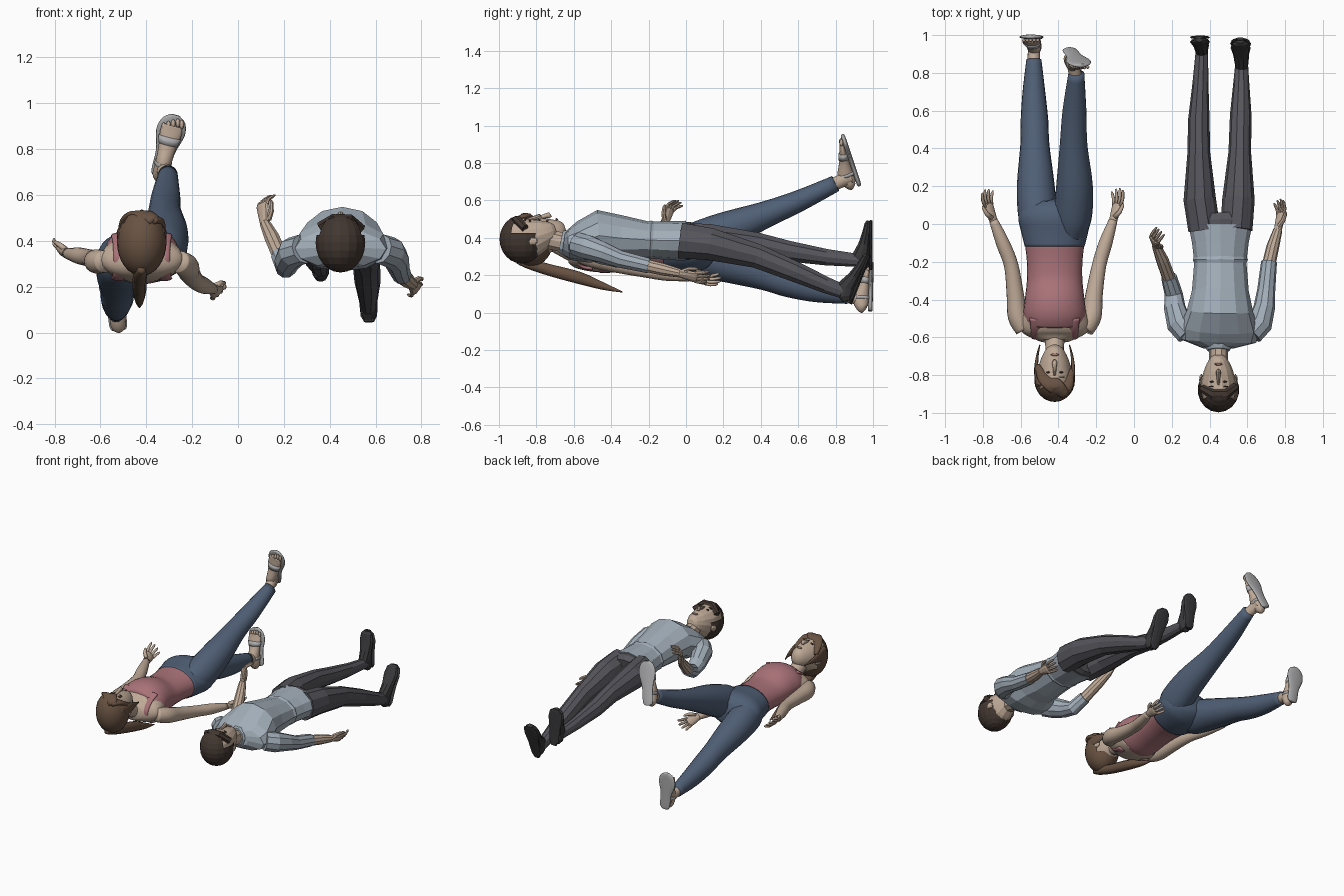
import bpy, bmesh, math
from mathutils import Vector as V


def material(name, r, g, b):
    m = bpy.data.materials.new(name)
    m.diffuse_color = (r, g, b, 1)
    return m


SKIN = material("skin", .52, .40, .31)
PINK = material("pink_top", .40, .17, .19)
JEANS = material("jeans", .08, .115, .18)
SANDAL = material("sandal", .42, .42, .43)
BROWN = material("brown_hair", .14, .085, .055)
SHIRT = material("shirt", .36, .42, .48)
TROUSER = material("trousers", .09, .09, .105)
SHOE = material("shoes", .04, .04, .043)
DARK = material("dark_hair", .055, .038, .03)
LIP = material("lips", .36, .20, .16)


def finish(bm, name, mat, smooth):
    bmesh.ops.recalc_face_normals(bm, faces=bm.faces)
    me = bpy.data.meshes.new(name)
    bm.to_mesh(me)
    bm.free()
    me.materials.append(mat)
    for p in me.polygons:
        p.use_smooth = smooth
    ob = bpy.data.objects.new(name, me)
    bpy.context.collection.objects.link(ob)
    return ob


def spline(r, sub):
    out = []
    for i in range(len(r) - 1):
        p = [r[max(i - 1, 0)], r[i], r[i + 1], r[min(i + 2, len(r) - 1)]]
        for k in range(sub):
            t = k / sub
            q = [.5 * (2 * b + (c - a) * t + (2 * a - 5 * b + 4 * c - d) * t * t
                       + (3 * b - a - 3 * c + d) * t ** 3) for a, b, c, d in zip(*p)]
            out.append(q[:3] + [max(v, .002) for v in q[3:]])
    return out + [list(r[-1])]


def loft(name, rings, mat, smooth, n=None, side=(1, 0, 0), sub=None):
    """Elliptical sections (x, y, z, half width, half depth) along a path."""
    n = n or (18 if smooth else 10)
    sub = sub or (4 if smooth else 1)
    R = spline(rings, sub) if sub > 1 else rings
    C = [V(r[:3]) for r in R]
    bm = bmesh.new()
    loops = []
    for i, r in enumerate(R):
        t = (C[min(i + 1, len(C) - 1)] - C[max(i - 1, 0)]).normalized()
        s = V(side)
        s = (s - t * s.dot(t)).normalized()
        u = s.cross(t)
        loops.append([bm.verts.new(C[i] + s * r[3] * math.cos(2 * math.pi * k / n)
                                   + u * r[4] * math.sin(2 * math.pi * k / n)) for k in range(n)])
    for a, b in zip(loops, loops[1:]):
        for k in range(n):
            bm.faces.new((a[k], a[(k + 1) % n], b[(k + 1) % n], b[k]))
    bm.faces.new(loops[0])
    bm.faces.new(loops[-1])
    return finish(bm, name, mat, smooth)


def blob(name, loc, size, mat, smooth, seg=12, cut=None):
    bm = bmesh.new()
    bmesh.ops.create_uvsphere(bm, u_segments=seg, v_segments=seg * 2 // 3, radius=1)
    for v in bm.verts:
        v.co = V(c * s + o for c, s, o in zip(v.co, size, loc))
    if cut:
        bmesh.ops.delete(bm, geom=[v for v in bm.verts if cut(v.co)], context='VERTS')
    return finish(bm, name, mat, smooth)


def hand(name, w, d, s, cx, smooth, curl=1):
    w, d, s = V(w), V(d).normalized(), V(s)
    s = (s - d * s.dot(d)).normalized()
    n = d.cross(s)
    if n.x * (cx - w.x) < 0:
        n = -n
    at = lambda a, b, c: w + d * a + s * b + n * c
    loft(name + "_palm", [(*at(a, 0, 0), x, y) for a, x, y in
         ((-.01, .022, .02), (.03, .029, .017), (.08, .035, .014), (.095, .03, .008))],
         SKIN, smooth, 10, s, 2)
    for i in range(4):
        o, f = .026 - .0175 * i, (.2 - .13 * i) / curl
        l = (.08, .09, .085, .068)[i] / curl ** .7
        loft(f"{name}_finger_{i + 1}", [(*at(.08 + l * k, o + f * l * k, c * curl), r, r) for k, c, r in
             ((0, 0, .0095), (.5, .006, .009), (.85, .02, .008), (1, .028, .004))],
             SKIN, smooth, 7, s, 1)
    loft(name + "_thumb", [(*at(a, b, .008), r, r) for a, b, r in
         ((.015, .015, .014), (.045, .04, .012), (.08, .05, .009), (.093, .05, .004))],
         SKIN, smooth, 7, n, 1)


def head(who, cx, dy, dz, smooth, hair):
    prof = [(-.93, .4, .02, .03), (-.9, .4, .07, .085), (-.84, .4, .09, .113), (-.78, .405, .09, .108),
            (-.73, .42, .078, .09), (-.69, .433, .062, .07), (-.66, .445, .042, .05), (-.645, .45, .02, .025)]
    loft(who + "_head", [(cx, y + dy, z + dz, a, b) for y, z, a, b in prof], SKIN, smooth, 14, sub=2)
    loft(who + "_nose", [(cx, y + dy, z + dz, a, b) for y, z, a, b in
         ((-.80, .503, .007, .008), (-.76, .514, .010, .012), (-.735, .522, .014, .015), (-.725, .508, .01, .01))],
         SKIN, smooth, 8, sub=1)
    blob(who + "_mouth", (cx, dy - .692, .498 + dz), (.022, .007, .007), LIP, smooth)
    for sx in (-1, 1):
        blob(who + "_eye", (cx + sx * .034, dy - .785, .497 + dz), (.013, .006, .009), DARK, smooth, 8)
        blob(who + "_eyebrow", (cx + sx * .035, dy - .81, .502 + dz), (.02, .004, .006), hair, smooth, 8)
        blob(who + "_ear", (cx + sx * .09, dy - .775, .39 + dz), (.013, .033, .022), SKIN, smooth, 8)


def foot_points(heel, toe, up, table):
    h, f, u = V(heel), V(toe) - V(heel), V(up).normalized()
    return [(*(h + f * t + u * k), a, b) for t, k, a, b in table]


# ---------- woman (smooth) ----------
W = -.42
head("woman", W, 0, 0, True, BROWN)
loft("woman_neck", [(W, -.56, .31, .075, .06), (W, -.62, .33, .052, .052), (W, -.73, .39, .048, .05)], SKIN, True)
blob("woman_hair", (W, -.825, .395), (.108, .117, .148), BROWN, True, 24,
     lambda c: c.z > .44 and c.y > -.85 or c.y > -.745 and c.z > .36)
# side-swept fringe and face strands
loft("woman_fringe", [(W + .055, -.90, .485, .03, .025), (W + .005, -.86, .513, .045, .018),
     (W - .055, -.82, .497, .035, .016), (W - .09, -.75, .45, .014, .014)], BROWN, True, 10)
loft("woman_fringe_right", [(W + .04, -.90, .49, .03, .02), (W + .07, -.85, .485, .03, .018),
     (W + .092, -.77, .44, .012, .015)], BROWN, True, 10)
for sx in (-1, 1):
    loft("woman_side_strand", [(W + sx * .08, -.86, .43, .02, .04), (W + sx * .097, -.78, .425, .012, .038),
         (W + sx * .092, -.70, .42, .007, .016), (W + sx * .078, -.64, .41, .003, .004)], BROWN, True, 10)
    loft("woman_tank_strap", [(W + sx * .1, -.5, .425, .034, .012), (W + sx * .1, -.56, .388, .026, .01),
         (W + sx * .1, -.602, .32, .024, .01), (W + sx * .1, -.56, .25, .028, .01),
         (W + sx * .1, -.5, .236, .034, .012)], PINK, True, 10)
loft("woman_ponytail", [(W, -.9, .28, .015, .02), (-.425, -.84, .26, .03, .028), (-.43, -.72, .225, .03, .033),
     (-.43, -.57, .185, .03, .034), (-.43, -.44, .14, .02, .02), (-.43, -.34, .11, .003, .003)], BROWN, True, 10)
loft("woman_shoulders", [(W, -.46, .33, .163, .118), (W, -.53, .32, .185, .1), (W, -.58, .315, .165, .08),
     (W, -.62, .32, .08, .055)], SKIN, True, 24)
loft("woman_tank_top", [(W, -.11, .33, .157, .108), (W, -.2, .33, .147, .1), (W, -.3, .33, .147, .105),
     (W, -.4, .34, .158, .128), (W, -.47, .34, .165, .128), (W, -.53, .33, .155, .106)], PINK, True, 28)
loft("woman_jeans_hips", [(W, -.12, .33, .158, .11), (W, -.04, .33, .178, .117), (W, .04, .335, .192, .12),
     (W, .10, .34, .16, .1), (W, .13, .345, .1, .07)], JEANS, True, 28)
loft("woman_lower_leg_jeans", [(-.5, -.06, .32, .07, .09), (-.51, .03, .31, .1, .113), (-.52, .2, .265, .1, .1),
     (-.525, .42, .2, .077, .08), (-.527, .55, .157, .073, .075), (-.53, .7, .12, .06, .065),
     (-.53, .87, .09, .04, .044)], JEANS, True, 20)
loft("woman_raised_leg_jeans", [(-.34, -.07, .335, .07, .085), (-.325, .03, .36, .1, .112), (-.315, .2, .435, .097, .1),
     (-.32, .42, .522, .073, .072), (-.315, .6, .595, .063, .058), (-.305, .8, .69, .042, .044)], JEANS, True, 20)
for nm, heel, toe, up, ankle, shin in (
        ("lower", (-.52, .985, .012), (-.55, .992, .265), (0, -1, .03), (-.53, .93, .075), (-.53, .84, .095)),
        ("raised", (-.345, .925, .685), (-.275, .838, .945), (0, -.945, -.327), (-.325, .855, .715), (-.307, .77, .676))):
    nm = "woman_" + nm
    loft(nm + "_sandal_sole", foot_points(heel, toe, up, [(-.02, 0, .018, .01), (.05, 0, .038, .012),
         (.4, 0, .042, .012), (.72, 0, .064, .012), (.92, 0, .052, .012), (1.01, 0, .022, .01)]), SANDAL, True, 20)
    loft(nm + "_ankle", [(*shin, .034, .036), (*ankle, .032, .036),
         (*(V(ankle) - V(up) * .035), .033, .036)], SKIN, True)
    loft(nm + "_foot", foot_points(heel, toe, up, [(0, .03, .018, .02), (.06, .042, .033, .033), (.25, .052, .035, .044),
         (.5, .036, .038, .029), (.75, .024, .048, .016), (.86, .02, .042, .011)]), SKIN, True)
    loft(nm + "_sandal_strap", foot_points(heel, toe, up, [(.56, .034, .043, .03), (.68, .028, .05, .024)]),
         SANDAL, True, 18, sub=1)
    loft(nm + "_heel_strap", foot_points(heel, toe, up, [(.23, .045, .038, .051), (.29, .045, .038, .049)]),
         SANDAL, True, 18, sub=1)
    for i in range(5):
        p = foot_points(heel, toe, up, [(.91 - .025 * abs(i - 1.2), .019, 0, 0)])[0]
        blob(f"{nm}_toe_{i + 1}", (p[0] + .038 - i * .019, p[1], p[2]), (.01, .01, .02), SKIN, True, 8)
for nm, pts, d, s in (
        ("outer", [(-.58, -.56, .31), (-.615, -.49, .31), (-.628, -.38, .315), (-.65, -.22, .325), (-.695, -.1, .335),
                   (-.745, .02, .345)], (-.05, .15, .015), (-.6, 0, .6)),
        ("inner", [(-.26, -.56, .31), (-.225, -.49, .29), (-.212, -.38, .26), (-.185, -.22, .225), (-.15, -.1, .205),
                   (-.11, .02, .19)], (.04, .15, -.03), (.6, 0, .6))):
    loft(f"woman_{nm}_arm", [(*p, r, r) for p, r in zip(pts, (.048, .053, .046, .038, .036, .023))], SKIN, True)
    hand(f"woman_{nm}_hand", pts[-1], d, s, W, True)

# ---------- man (faceted) ----------
M = .447
head("man", M, -.05, -.008, False, DARK)
blob("man_hair", (M, -.877, .392), (.11, .12, .13), DARK, False, 18,
     lambda c: c.z > .45 and c.y > -.90 or c.y > -.785 and c.z > .33)
loft("man_fringe", [(M - .085, -.87, .46, .02, .025), (M - .03, -.905, .5, .03, .018), (M + .04, -.905, .5, .03, .018),
     (M + .088, -.86, .45, .02, .025)], DARK, False, 7, (0, 1, 0))
loft("man_neck", [(M, -.6, .37, .06, .06), (M, -.66, .375, .05, .055), (M, -.77, .4, .05, .055)], SKIN, False)
loft("man_shirt_collar", [(M, -.625, .37, .085, .08), (M, -.67, .38, .06, .062)], SHIRT, False)
loft("man_shirt", [(M, -.655, .37, .09, .06), (M, -.62, .365, .2, .085), (.452, -.55, .377, .21, .115),
     (.455, -.46, .412, .175, .137), (.457, -.35, .398, .15, .122), (.457, -.2, .388, .138, .098),
     (.457, -.1, .385, .15, .103), (.457, .0, .384, .17, .107)], SHIRT, False, 12)
loft("man_shirt_waist_fold", [(.457, -.205, .388, .138, .099), (.457, -.19, .388, .146, .104),
     (.457, -.175, .387, .14, .099)], SHIRT, False, 12)
loft("man_trouser_hips", [(.457, -.08, .385, .148, .1), (.457, .02, .382, .166, .102), (.455, .05, .378, .12, .085)],
     TROUSER, False, 12)
loft("man_upper_leg_trousers", [(.372, -.03, .385, .085, .1), (.348, .13, .387, .086, .09), (.343, .38, .364, .06, .067),
     (.343, .55, .328, .057, .058), (.352, .75, .296, .042, .046), (.36, .93, .278, .032, .036)], TROUSER, False)
loft("man_lower_leg_trousers", [(.542, -.03, .385, .085, .1), (.553, .13, .366, .086, .09), (.56, .38, .302, .06, .068),
     (.565, .58, .22, .057, .058), (.568, .75, .146, .042, .046), (.57, .86, .105, .033, .038)], TROUSER, False)
for nm, heel, toe, up in (("upper", (.362, .988, .235), (.345, .988, .49), (0, -1, 0)),
                          ("lower", (.572, .88, .052), (.562, .98, .305), (0, -.93, .36))):
    loft(f"man_{nm}_shoe", foot_points(heel, toe, up, [(0, .025, .024, .022), (.08, .04, .036, .038), (.25, .055, .037, .052),
         (.5, .036, .042, .033), (.75, .024, .053, .023), (.93, .018, .043, .017), (1, .014, .02, .01)]), SHOE, False)
    loft(f"man_{nm}_shoe_sole", foot_points(heel, toe, up, [(-.02, 0, .022, .01), (.08, 0, .036, .01), (.45, 0, .042, .01),
         (.75, 0, .055, .01), (.94, 0, .045, .01), (1.01, 0, .02, .008)]), SHOE, False)
for nm, sleeve, arm, d, s, c in (
        ("bent", [(.285, -.58, .365), (.24, -.53, .35), (.215, -.44, .31), (.21, -.37, .285), (.185, -.28, .335)],
         [(.19, -.3, .32), (.15, -.19, .41), (.118, -.115, .475)], (-.015, .035, .1), (.6, -.6, .2), 2),
        ("straight", [(.62, -.58, .365), (.665, -.53, .35), (.69, -.44, .32), (.70, -.35, .285), (.715, -.2, .25)],
         [(.71, -.23, .255), (.735, -.12, .23), (.762, -.03, .21)], (.03, .15, -.04), (.6, 0, .8), 1.2)):
    loft(f"man_{nm}_sleeve", [(*p, r, r) for p, r in zip(sleeve, (.065, .068, .057, .048, .042))], SHIRT, False)
    loft(f"man_{nm}_forearm", [(*p, r, r) for p, r in zip(arm, (.036, .034, .024))], SKIN, False)
    hand(f"man_{nm}_hand", arm[-1], d, s, M, False, c)
